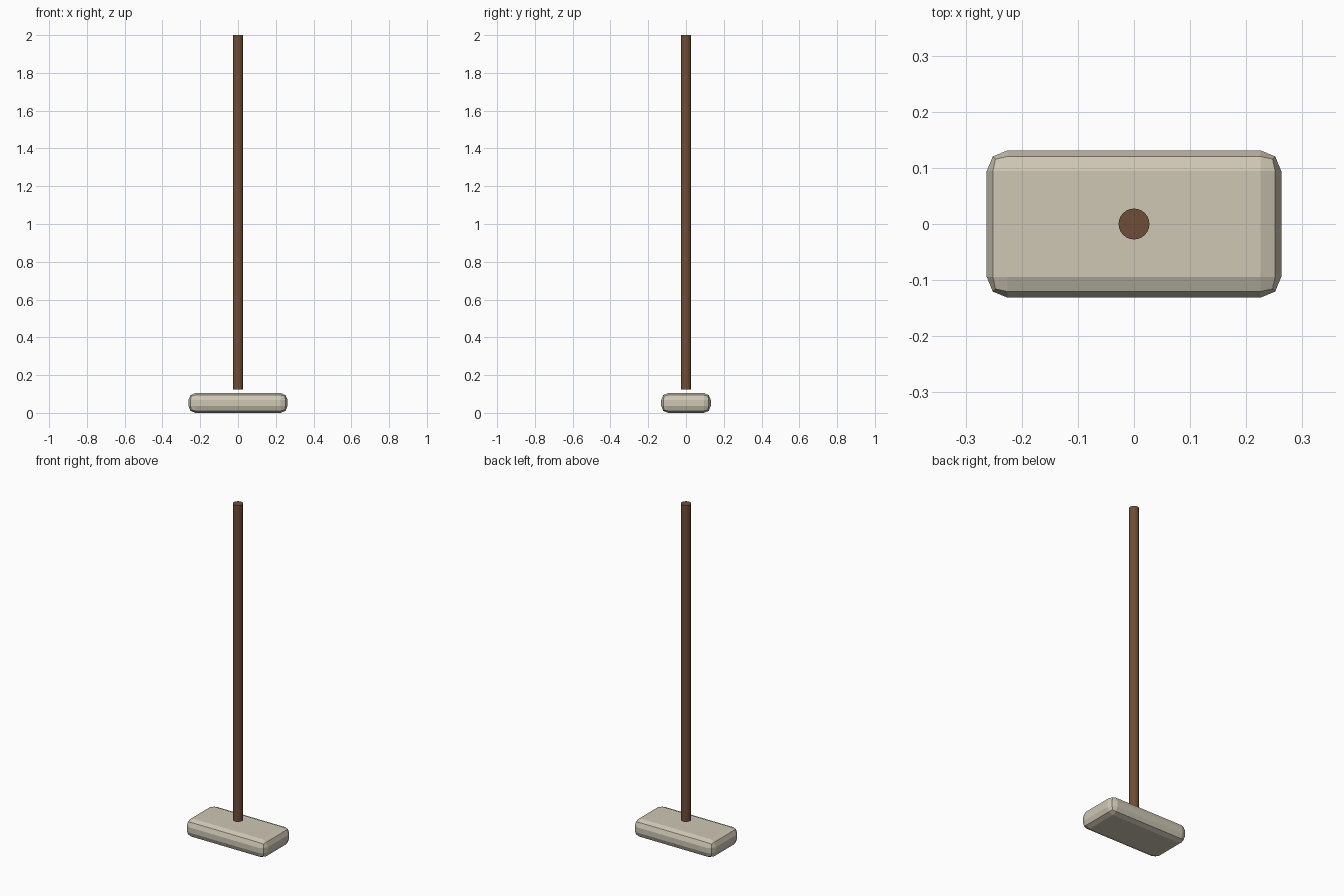
import bpy, math

if "Cube" in bpy.data.objects:
    bpy.data.objects.remove(bpy.data.objects["Cube"])


def colour(obj, name, rgb):
    mat = bpy.data.materials.new(name)
    mat.diffuse_color = (*rgb, 1)
    mat.use_nodes = True
    mat.node_tree.nodes["Principled BSDF"].inputs["Base Color"].default_value = mat.diffuse_color
    obj.data.materials.append(mat)


# Head: block with chunky two-step rounded edges
H = 0.105
bpy.ops.mesh.primitive_cube_add(size=1, location=(0, 0, H / 2))
head = bpy.context.object
head.name = "mallet_head"
head.scale = (0.525, 0.2625, H)
bpy.ops.object.transform_apply(location=False, rotation=False, scale=True)
bevel = head.modifiers.new("rounded_edges", 'BEVEL')
bevel.width = 0.037
bevel.segments = 2
bevel.limit_method = 'NONE'
colour(head, "pale_stone", (0.62, 0.57, 0.46))

# Handle: long round pole floating just above the head
BOTTOM, TOP = 0.124, 2.0
bpy.ops.mesh.primitive_cylinder_add(vertices=24, radius=0.0275, depth=TOP - BOTTOM,
                                    location=(0, 0, (TOP + BOTTOM) / 2))
handle = bpy.context.object
handle.name = "handle"
bpy.ops.object.shade_smooth_by_angle(angle=math.radians(40))
colour(handle, "brown_wood", (0.155, 0.075, 0.038))
